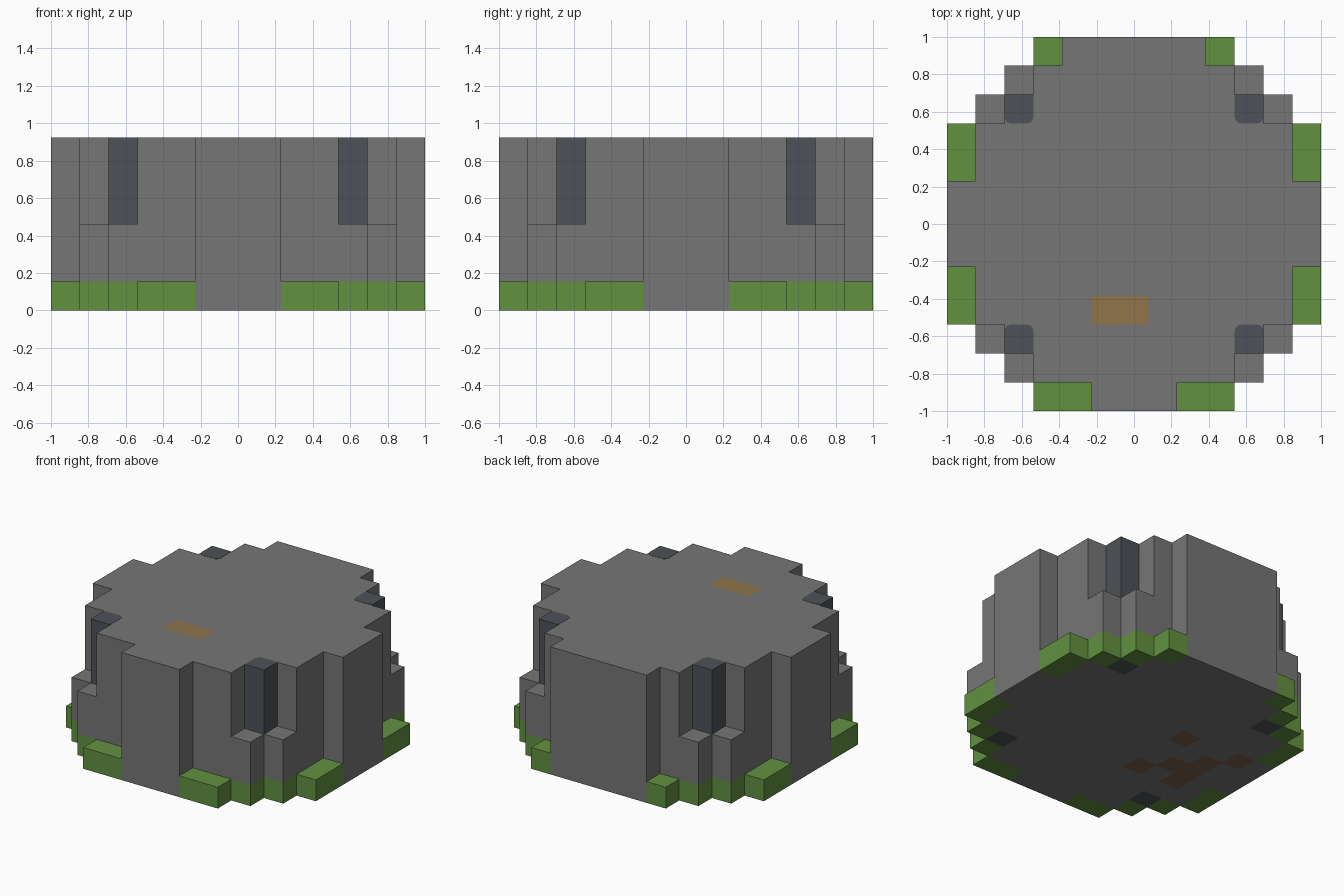
import bpy, bmesh

old = bpy.data.objects.get("Cube")
if old:
    bpy.data.objects.remove(old, do_unlink=True)

U = 2 / 13      # edge of one block
TOP = 6         # total height in blocks
LEDGE = 3       # height of the low corner ledges
SIGNS = (-1, 1)


def material(name, rgb):
    m = bpy.data.materials.new(name)
    m.use_nodes = True
    m.diffuse_color = (*rgb, 1)
    m.node_tree.nodes["Principled BSDF"].inputs["Base Color"].default_value = (*rgb, 1)
    return m


STONE = material("stone_grey", (0.18, 0.18, 0.18))
MOSS = material("moss_green", (0.122, 0.283, 0.051))
SLATE = material("dark_slate", (0.074, 0.084, 0.098))
OCHRE = material("ochre", (0.279, 0.178, 0.069))
BROWN = material("brown", (0.21, 0.115, 0.068))


def finish(name, bm, mats):
    me = bpy.data.meshes.new(name)
    bm.to_mesh(me)
    bm.free()
    for m in mats:
        me.materials.append(m)
    ob = bpy.data.objects.new(name, me)
    bpy.context.collection.objects.link(ob)
    return ob


def blocks(name, cells, z0, z1, mats, rule=None):
    """Raise a set of unit cells into one solid; rule picks the material of a face."""
    bm = bmesh.new()
    for i, j in cells:
        corners = ((-.5, -.5), (.5, -.5), (.5, .5), (-.5, .5))
        bm.faces.new([bm.verts.new(((i + a) * U, (j + b) * U, z0 * U)) for a, b in corners])
    bmesh.ops.remove_doubles(bm, verts=bm.verts, dist=0.001)
    base = bm.faces[:]
    up = bmesh.ops.extrude_face_region(bm, geom=base, use_keep_orig=True)["geom"]
    bmesh.ops.translate(bm, vec=(0, 0, (z1 - z0) * U),
                        verts=[v for v in up if isinstance(v, bmesh.types.BMVert)])
    bmesh.ops.recalc_face_normals(bm, faces=bm.faces)
    bm.normal_update()
    if rule:
        for f in bm.faces:
            c = f.calc_center_median()
            f.material_index = rule(round(c.x / U), round(c.y / U), f.normal.z)
    bmesh.ops.dissolve_limit(bm, angle_limit=0.01, verts=bm.verts, edges=bm.edges,
                             delimit={'MATERIAL'})
    return finish(name, bm, mats)


# Cell layout of each part
span = range(-5, 6)
body = {(i, j) for i in span for j in span if min(abs(i), abs(j)) <= 3}
body |= {(i, -6) for i in range(-1, 2)}
body |= {(i, 6) for i in range(-2, 3)}
body |= {(6 * s, j) for s in SIGNS for j in range(-1, 2)}
posts = [(4 * s, 4 * t) for s in SIGNS for t in SIGNS]
ledges = [c for s in SIGNS for t in SIGNS for c in ((4 * s, 5 * t), (5 * s, 4 * t))]
moss = set(ledges)
for s in SIGNS:
    moss |= {(2 * s, -6), (3 * s, -6), (3 * s, 6)}
    moss |= {(6 * s, t * k) for t in SIGNS for k in (2, 3)}

# Coloured marks on the top and underside of the body
top_marks = {(-1, -3), (0, -3)}
under_marks = {(-2, 1), (-2, -2), (-5, 1), (-3, -1), (-4, 0), (-4, -1), (-4, -2)}


def body_rule(i, j, nz):
    if nz > .5 and (i, j) in top_marks:
        return 1
    if nz < -.5 and (i, j) in under_marks:
        return 2
    return 0


blocks("stone_body", body, 0, TOP, [STONE, OCHRE, BROWN], body_rule)
blocks("corner_ledges", ledges, 1, LEDGE, [STONE])
blocks("moss_base", moss, 0, 1, [MOSS])
blocks("corner_posts", posts, 0, TOP, [SLATE, STONE], lambda i, j, nz: int(nz > .5))

# Post caps: thin plates with the two inward corners rounded
for i, j in posts:
    side = -1 if j > 0 else 1
    bm = bmesh.new()
    bmesh.ops.create_cube(bm, size=1)
    inner = [e for e in bm.edges
             if abs(e.verts[0].co.z - e.verts[1].co.z) > .5 and e.verts[0].co.y * side > 0]
    bmesh.ops.bevel(bm, geom=inner, offset=0.22, segments=4, profile=0.5, affect='EDGES')
    bmesh.ops.scale(bm, vec=(U, U, 0.003), verts=bm.verts)
    bmesh.ops.translate(bm, vec=(i * U, j * U, TOP * U), verts=bm.verts)
    name = ("back" if j > 0 else "front") + ("_left" if i > 0 else "_right") + "_post_cap"
    finish(name, bm, [SLATE])
